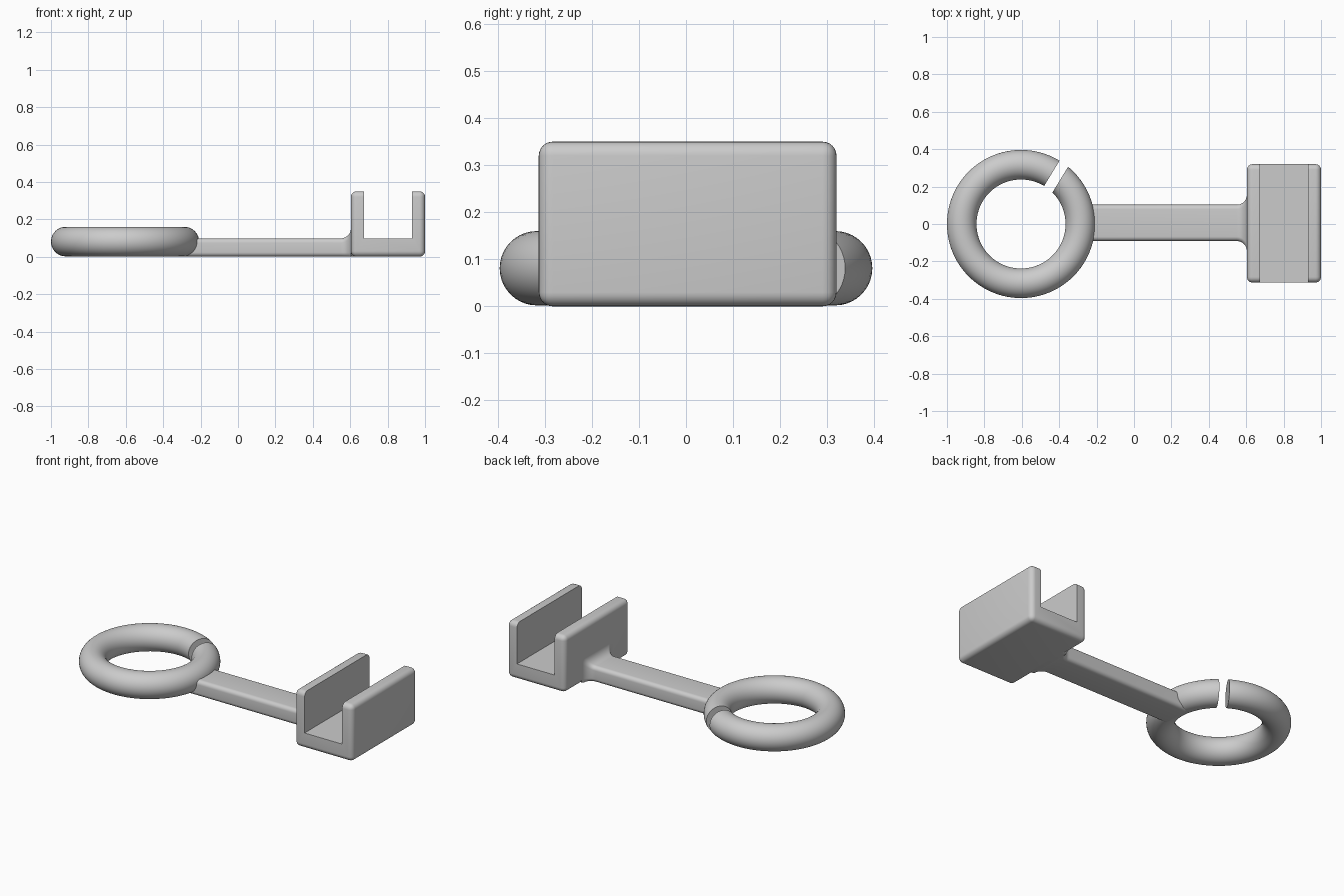
import bpy, bmesh, math
from mathutils import Matrix, Vector

if "Cube" in bpy.data.objects:
    bpy.data.objects.remove(bpy.data.objects["Cube"], do_unlink=True)

GREY = (0.6, 0.6, 0.6, 1)
mat = bpy.data.materials.new("plain_grey")
mat.use_nodes = True
mat.diffuse_color = GREY
mat.node_tree.nodes["Principled BSDF"].inputs["Base Color"].default_value = GREY


def make(name, bm, helper=False):
    bmesh.ops.recalc_face_normals(bm, faces=bm.faces)
    mesh = bpy.data.meshes.new(name)
    bm.to_mesh(mesh)
    bm.free()
    ob = bpy.data.objects.new(name, mesh)
    bpy.context.collection.objects.link(ob)
    mesh.materials.append(mat)
    ob.hide_render = helper
    return ob


def box(lo, hi, round_edges=0):
    bm = bmesh.new()
    lo, hi = Vector(lo), Vector(hi)
    bmesh.ops.create_cube(bm, size=1, matrix=Matrix.Translation((lo + hi) / 2)
                          @ Matrix.Diagonal((hi - lo).to_4d()))
    if round_edges:
        bmesh.ops.bevel(bm, geom=bm.edges[:], offset=round_edges, segments=6,
                        profile=0.5, affect='EDGES')
    return bm


def loft(rings, closed=False):
    bm = bmesh.new()
    loops = [[bm.verts.new(p) for p in r] for r in rings]
    n = len(loops[0])
    pairs = list(zip(loops, loops[1:]))
    if closed:
        pairs.append((loops[-1], loops[0]))
    for a, b in pairs:
        for i in range(n):
            j = (i + 1) % n
            bm.faces.new((a[i], a[j], b[j], b[i]))
    if not closed:
        bm.faces.new(loops[0])
        bm.faces.new(loops[-1])
    return bm


def activate(ob):
    bpy.ops.object.select_all(action='DESELECT')
    ob.select_set(True)
    bpy.context.view_layer.objects.active = ob


def cut(ob, cutter):
    mod = ob.modifiers.new("cut", 'BOOLEAN')
    mod.operation = 'DIFFERENCE'
    mod.solver = 'EXACT'
    mod.object = cutter
    activate(ob)
    bpy.ops.object.modifier_apply(modifier=mod.name)
    bpy.data.objects.remove(cutter, do_unlink=True)


def smooth(ob):
    activate(ob)
    bpy.ops.object.shade_smooth_by_angle(angle=math.radians(30))


# Split ring
CX, MAJOR, TUBE = -0.604, 0.317, 0.079
sections = []
for i in range(96):
    a = math.tau * i / 96
    sections.append([(CX + (MAJOR + TUBE * math.cos(t)) * math.cos(a),
                      (MAJOR + TUBE * math.cos(t)) * math.sin(a),
                      0.081 + TUBE * math.sin(t))
                     for t in [math.tau * k / 40 for k in range(40)]])
ring = make("split_ring", loft(sections, closed=True))

# Parallel slot through the ring, one side on a radius
slot_bm = box((0.1, -0.056, -0.1), (0.6, 0, 0.3))
slot_bm.transform(Matrix.Translation((CX, 0, 0)) @ Matrix.Rotation(math.radians(58.7), 4, 'Z'))
cut(ring, make("slot_cutter", slot_bm, True))
smooth(ring)


# Arm with a filleted flare where it meets the clip
def arm_section(x, grow, r=0.024):
    half, top, cy = 0.097 + grow, 0.098 + grow, 0.006
    pts = []
    corners = ((half, top, 0), (-half, top, 1), (-half, 0, 2), (half, 0, 3))
    for y, z, quarter in corners:
        oy = y - math.copysign(r, y)
        oz = z - r if z else r
        for k in range(7):
            a = math.pi / 2 * (quarter + k / 6)
            pts.append((x, cy + oy + r * math.cos(a), oz + r * math.sin(a)))
    return pts


FLARE, FACE = 0.055, 0.604
arm_rings = [arm_section(-0.295, 0)]
for k in range(11):
    a = math.pi / 2 * k / 10
    arm_rings.append(arm_section(FACE - FLARE + FLARE * math.sin(a),
                                 FLARE * (1 - math.cos(a))))
arm_rings.append(arm_section(FACE + 0.03, FLARE))
smooth(make("arm", loft(arm_rings)))

# Clip: rounded block with a sharp-edged channel
clip = make("channel_clip", box((FACE, -0.313, 0), (1, 0.32, 0.35), 0.03))
cut(clip, make("channel_cutter", box((0.674, -0.5, 0.098), (0.931, 0.5, 0.6)), True))
smooth(clip)
